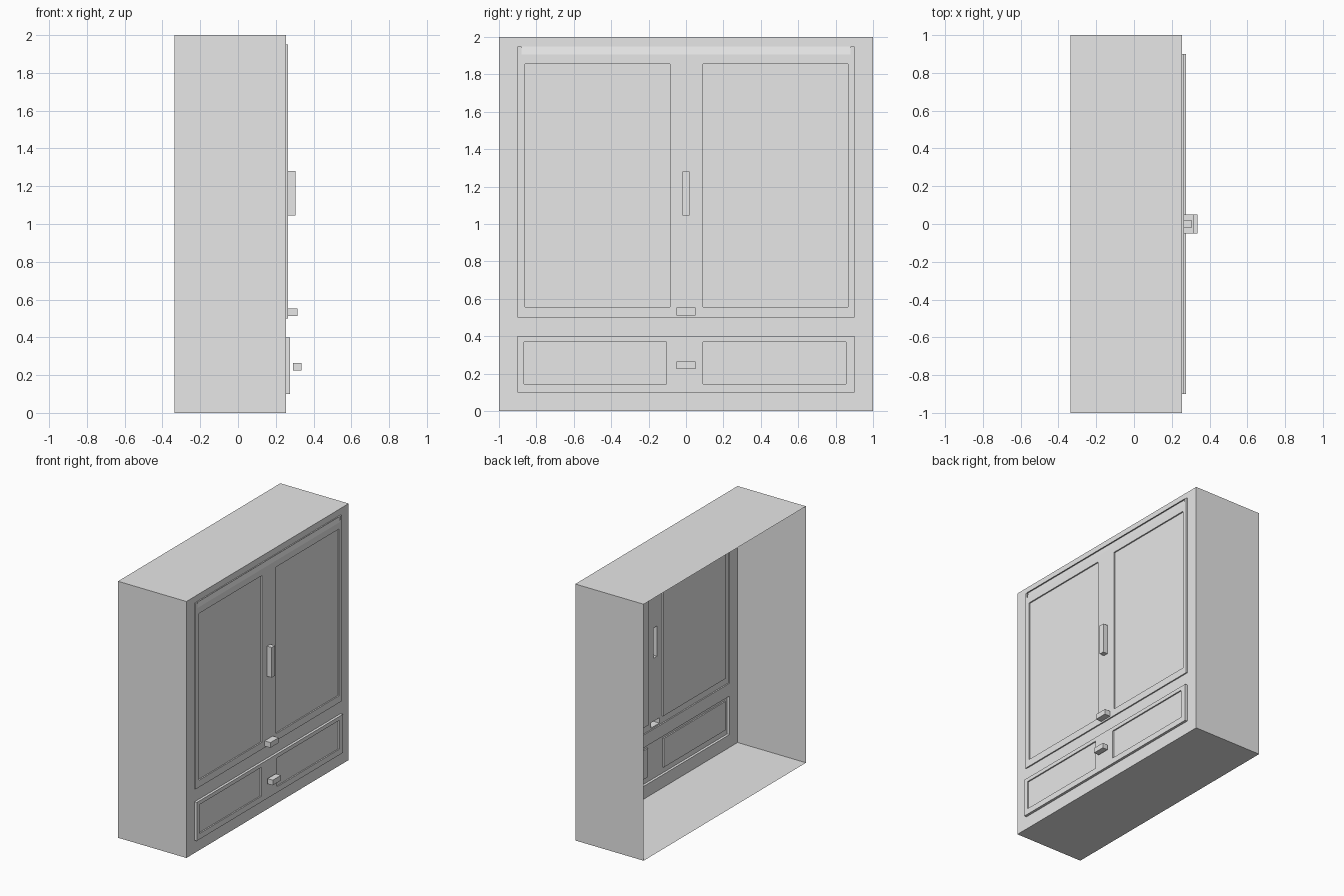
import bpy, bmesh

cube = bpy.data.objects.get("Cube")
if cube:
    bpy.data.objects.remove(cube)

GREY = (0.8, 0.8, 0.8, 1)
paint = bpy.data.materials.new("light_grey")
paint.use_nodes = True
paint.diffuse_color = GREY
paint.node_tree.nodes["Principled BSDF"].inputs["Base Color"].default_value = GREY

BACK, FACE, DOOR, DRAWER = -0.335, 0.255, 0.265, 0.275


def finish(name, bm):
    bmesh.ops.remove_doubles(bm, verts=bm.verts, dist=1e-5)
    mesh = bpy.data.meshes.new(name)
    bm.to_mesh(mesh)
    bm.free()
    mesh.materials.append(paint)
    obj = bpy.data.objects.new(name, mesh)
    bpy.context.collection.objects.link(obj)
    return obj


def quad(bm, points):
    bm.faces.new([bm.verts.new(p) for p in points])


def sheet(bm, rect, x, holes=()):
    """Flat sheet facing +x with rectangular holes; rect = y0, y1, z0, z1."""
    rects = [rect, *holes]
    ys = sorted({v for r in rects for v in r[:2]})
    zs = sorted({v for r in rects for v in r[2:]})
    for a, b in zip(ys, ys[1:]):
        for c, d in zip(zs, zs[1:]):
            y, z = (a + b) / 2, (c + d) / 2
            if not any(h[0] < y < h[1] and h[2] < z < h[3] for h in holes):
                quad(bm, [(x, a, c), (x, b, c), (x, b, d), (x, a, d)])


def walls(bm, rect, x0, x1):
    """Four side walls around a rectangle, from x0 forward to x1."""
    y0, y1, z0, z1 = rect
    ring = [(y0, z0), (y1, z0), (y1, z1), (y0, z1)]
    for p, q in zip(ring, ring[1:] + ring[:1]):
        quad(bm, [(x0, *p), (x0, *q), (x1, *q), (x1, *p)])


def tray(name, rect, x0, x1, holes=()):
    """Thin-walled block, open at the back; x1 < x0 makes a recess."""
    bm = bmesh.new()
    walls(bm, rect, x0, x1)
    sheet(bm, rect, x1, holes)
    return finish(name, bm)


def block(name, rect, x0, x1):
    bm = bmesh.new()
    walls(bm, rect, x0, x1)
    sheet(bm, rect, x1)
    sheet(bm, rect, x0)
    bmesh.ops.remove_doubles(bm, verts=bm.verts, dist=1e-5)
    bmesh.ops.recalc_face_normals(bm, faces=bm.faces)
    return finish(name, bm)


door = (-0.9, 0.9, 0.5, 1.95)
drawer = (-0.9, 0.9, 0.1, 0.4)
door_panels = {"right": (-0.86, -0.085, 0.555, 1.855),
               "left": (0.09, 0.865, 0.555, 1.855)}
drawer_panels = {"right": (-0.865, -0.105, 0.145, 0.37),
                 "left": (0.09, 0.855, 0.145, 0.37)}
upright_pull = (-0.02, 0.02, 1.045, 1.28)
door_pull = (-0.05, 0.05, 0.512, 0.553)
drawer_pull = (-0.05, 0.05, 0.225, 0.265)

# Cabinet shell with an open back
tray("cabinet_shell", (-1, 1, 0, 2), BACK, FACE, [door, drawer])

# Door front, whose top edge slopes back to the cabinet face
door_front = tray("door_front", door, FACE, DOOR,
                  [*door_panels.values(), upright_pull, door_pull,
                   (-0.88, 0.88, 1.905, 1.95)])
bm = bmesh.new()
quad(bm, [(DOOR, -0.88, 1.905), (DOOR, 0.88, 1.905),
          (FACE, 0.88, 1.95), (FACE, -0.88, 1.95)])
finish("door_top_slope", bm)

# Drawer front
tray("drawer_front", drawer, FACE, DRAWER, drawer_panels.values())

# Recessed panels
for side, rect in door_panels.items():
    tray(f"door_panel_{side}", rect, DOOR, FACE)
for side, rect in drawer_panels.items():
    tray(f"drawer_panel_{side}", rect, DRAWER, DOOR)

# Handles
tray("upright_handle", upright_pull, DOOR, 0.305)
tray("door_handle", door_pull, DOOR, 0.315)
block("drawer_handle", drawer_pull, 0.29, 0.335)
